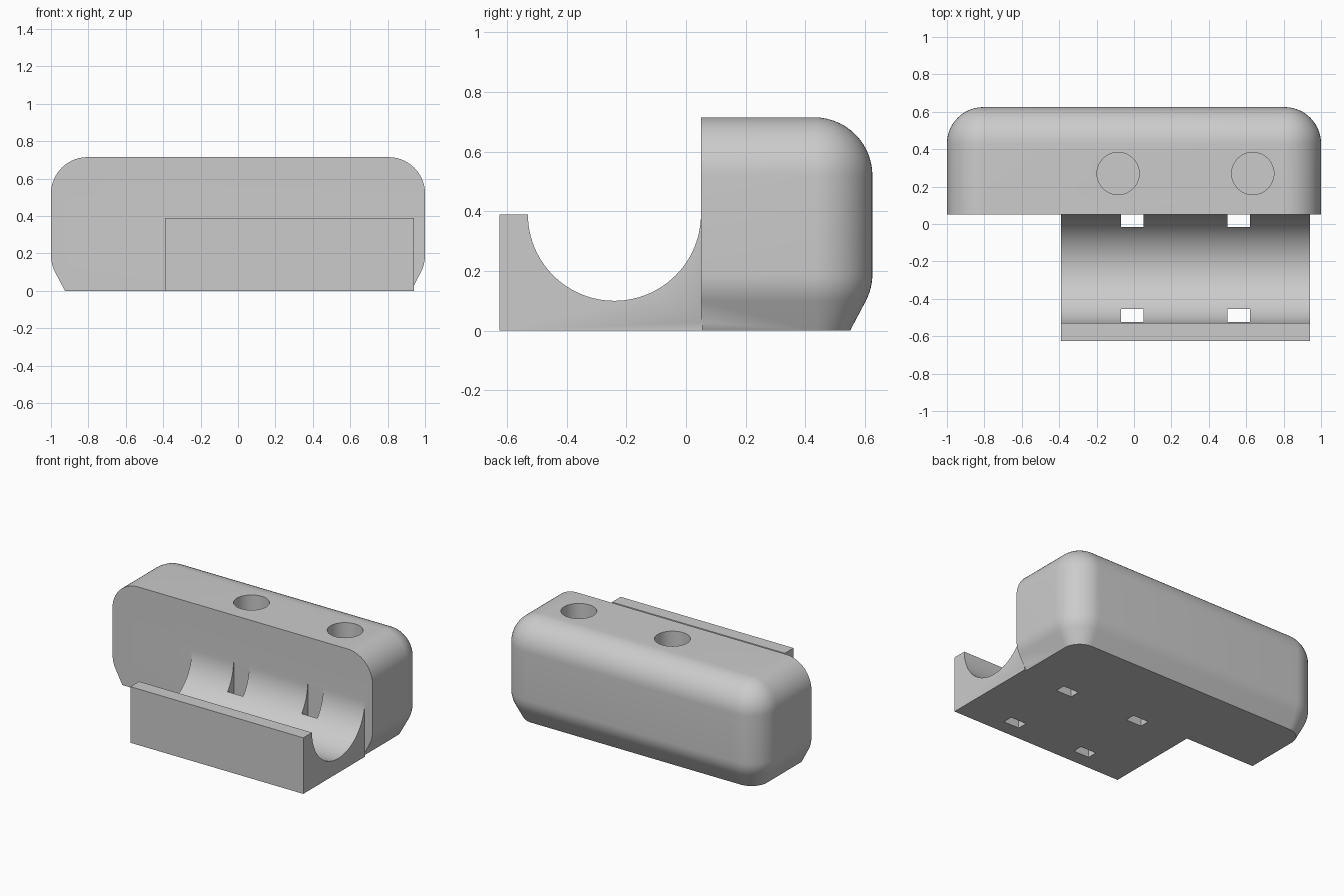
import bpy, bmesh, math

if "Cube" in bpy.data.objects:
    bpy.data.objects.remove(bpy.data.objects["Cube"])

BACK, FRONT, HEIGHT, R = 0.625, 0.05, 0.715, 0.195
STEPS = 14


def make_object(name, bm):
    bmesh.ops.remove_doubles(bm, verts=bm.verts, dist=1e-5)
    bmesh.ops.recalc_face_normals(bm, faces=bm.faces)
    mesh = bpy.data.meshes.new(name)
    bm.to_mesh(mesh)
    bm.free()
    obj = bpy.data.objects.new(name, mesh)
    bpy.context.collection.objects.link(obj)
    return obj


def box(name, x0, x1, y0, y1, z0, z1):
    bm = bmesh.new()
    bmesh.ops.create_cube(bm, size=1)
    for v in bm.verts:
        v.co = ((x0, x1)[v.co.x > 0], (y0, y1)[v.co.y > 0], (z0, z1)[v.co.z > 0])
    return make_object(name, bm)


def boolean(target, tool, operation):
    mod = target.modifiers.new(operation, 'BOOLEAN')
    mod.operation, mod.solver, mod.object = operation, 'EXACT', tool
    bpy.context.view_layer.objects.active = target
    bpy.ops.object.modifier_apply(modifier=mod.name)
    bpy.data.objects.remove(tool)


# Body: plan outlines stacked by height, each inset by the edge profile
def outline(inset):
    r = R - inset
    pts = [(1 - inset, FRONT)]
    for sx in (1, -1):
        for i in range(STEPS + 1):
            a = math.pi / 2 * (i if sx > 0 else STEPS - i) / STEPS
            pts.append((sx * (1 - R + r * math.cos(a)), BACK - R + r * math.sin(a)))
    return pts + [(inset - 1, FRONT)]


levels = [(0.0, 0.075)]
tilt = math.radians(28)
for i in range(7):                                   # soft bend above the bottom chamfer
    a = tilt * (1 - i / 6)
    levels.append((0.19 - R * math.sin(a), R * (1 - math.cos(a))))
for i in range(STEPS + 1):                           # rounded top edge
    a = math.pi / 2 * i / STEPS
    levels.append((HEIGHT - R + R * math.sin(a), R * (1 - math.cos(a))))

bm = bmesh.new()
rings = [[bm.verts.new((x, y, z)) for x, y in outline(d)] for z, d in levels]
n = len(rings[0])
for low, high in zip(rings, rings[1:]):
    for i in range(n - 1):
        bm.faces.new((low[i], low[i + 1], high[i + 1], high[i]))
bm.faces.new(rings[0])
bm.faces.new(rings[-1])
bm.faces.new([r[0] for r in rings] + [r[-1] for r in reversed(rings)])
body = make_object("holder_body", bm)

# Cradle: block profile with a half-round trough, extruded along x
cy, cz, cr = -0.24, 0.39, 0.29
profile = [(FRONT + 0.005, cz), (FRONT + 0.005, 0), (-0.625, 0), (-0.625, cz)]
profile += [(cy - cr * math.cos(math.pi * i / 48), cz - cr * math.sin(math.pi * i / 48))
            for i in range(49)]
bm = bmesh.new()
face = bm.faces.new([bm.verts.new((-0.39, y, z)) for y, z in profile])
ext = bmesh.ops.extrude_face_region(bm, geom=[face])
for v in ext['geom']:
    if isinstance(v, bmesh.types.BMVert):
        v.co.x = 0.94
cradle = make_object("cradle", bm)
boolean(body, cradle, 'UNION')

# Strap slots through the cradle floor
for x0 in (-0.07, 0.5):
    for y0 in (-0.525, -0.015):
        boolean(body, box("slot_cutter", x0, x0 + 0.12, y0, y0 + 0.07, -0.1, 0.388), 'DIFFERENCE')

# Round blind holes in the top
for x in (-0.085, 0.635):
    bpy.ops.mesh.primitive_cylinder_add(vertices=48, radius=0.113, depth=0.8, location=(x, 0.27, 0.52))
    boolean(body, bpy.context.object, 'DIFFERENCE')

# Finish
grey = bpy.data.materials.new("grey plastic")
grey.diffuse_color = (0.6, 0.6, 0.6, 1)
grey.use_nodes = True
grey.node_tree.nodes["Principled BSDF"].inputs["Base Color"].default_value = grey.diffuse_color
body.data.materials.clear()
body.data.materials.append(grey)
for p in body.data.polygons:
    p.material_index = 0
bpy.ops.object.select_all(action='DESELECT')
body.select_set(True)
bpy.context.view_layer.objects.active = body
bpy.ops.object.shade_smooth_by_angle(angle=math.radians(30))
